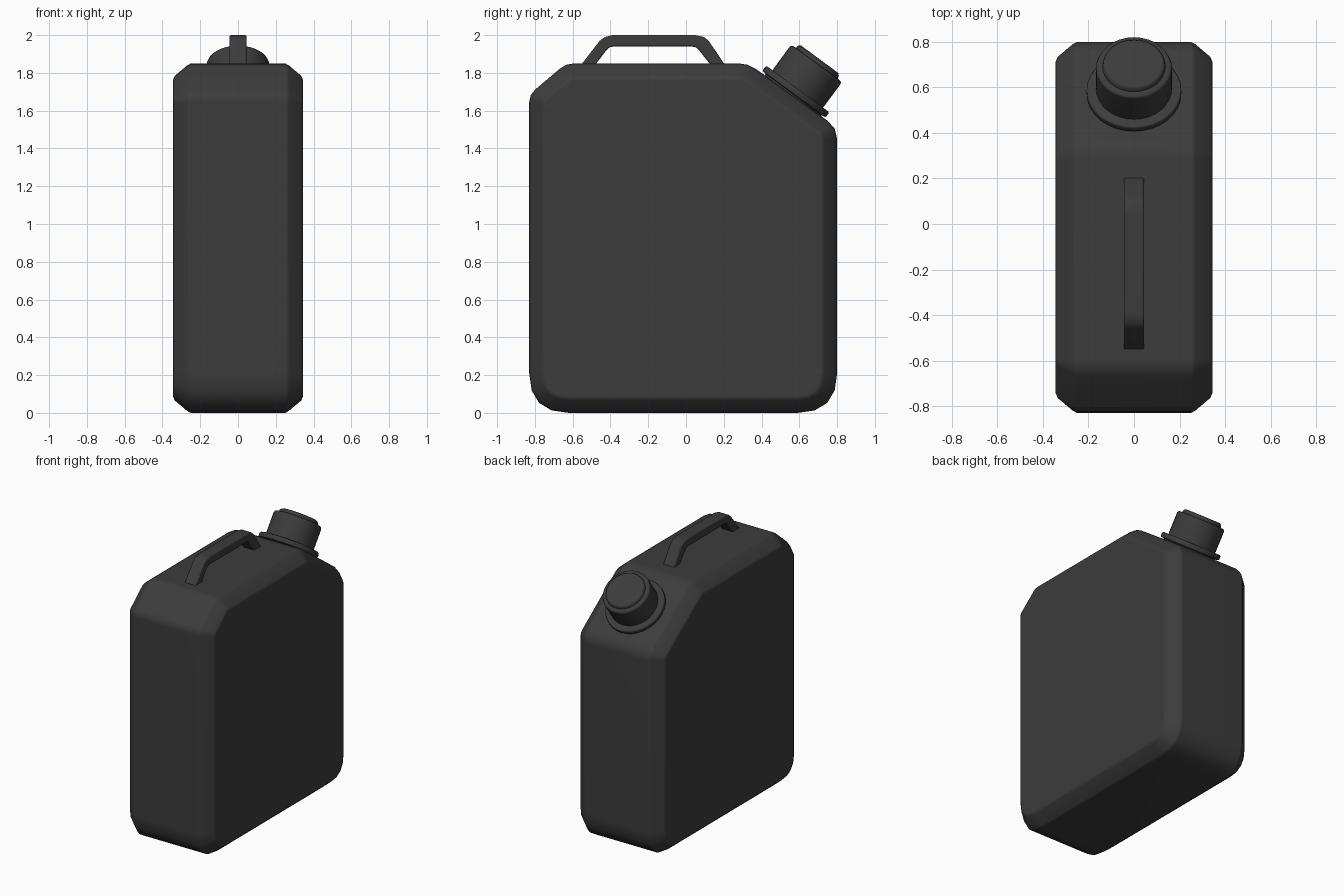
import bpy, bmesh, math
from mathutils import Matrix, Vector

cube = bpy.data.objects.get("Cube")
if cube:
    bpy.data.objects.remove(cube, do_unlink=True)

plastic = bpy.data.materials.new("dark_grey_plastic")
plastic.use_nodes = True
GREY = (0.045, 0.045, 0.045, 1)
plastic.diffuse_color = GREY
bsdf = next(n for n in plastic.node_tree.nodes if n.type == 'BSDF_PRINCIPLED')
bsdf.inputs["Base Color"].default_value = GREY


def finish(name, bm, angle, bevel=0):
    """Turn a bmesh into a shaded object with an optional bevel."""
    bmesh.ops.recalc_face_normals(bm, faces=bm.faces)
    mesh = bpy.data.meshes.new(name)
    bm.to_mesh(mesh)
    bm.free()
    mesh.materials.append(plastic)
    obj = bpy.data.objects.new(name, mesh)
    bpy.context.collection.objects.link(obj)
    bpy.ops.object.select_all(action='DESELECT')
    obj.select_set(True)
    bpy.context.view_layer.objects.active = obj
    bpy.ops.object.shade_smooth_by_angle(angle=math.radians(angle))
    if bevel:
        mod = obj.modifiers.new("soft_edges", 'BEVEL')
        mod.width, mod.segments = bevel, 2
        mod.limit_method, mod.angle_limit = 'ANGLE', math.radians(50)
    obj.modifiers.new("weighted_normals", 'WEIGHTED_NORMAL').keep_sharp = True
    return obj


def skin(bm, rings):
    """Bridge rings of points in order and cap both ends."""
    loops = [[bm.verts.new(p) for p in ring] for ring in rings]
    for a, b in zip(loops, loops[1:]):
        for i in range(len(a)):
            j = (i + 1) % len(a)
            bm.faces.new((a[i], a[j], b[j], b[i]))
    bm.faces.new(loops[0])
    bm.faces.new(loops[-1])


def outline(corners, inset):
    """Inset a convex polygon and round its corners; corners are (y, z, cut, steps)."""
    points, n = [], len(corners)
    for i, (y, z, cut, steps) in enumerate(corners):
        here = Vector((y, z))
        back = (Vector(corners[i - 1][:2]) - here).normalized()
        ahead = (Vector(corners[(i + 1) % n][:2]) - here).normalized()
        half = back.angle(ahead) / 2
        here += (back + ahead).normalized() * inset / math.sin(half)
        cut = max(cut - inset / math.tan(half), 0.012)
        for s in range(steps + 1):
            t = s / steps
            points.append(here + back * cut * (1 - t) ** 2 + ahead * cut * t ** 2)
    return points


# Body: side outline swept across the width with softened chamfers
CORNERS = [(-0.83, 0, 0.21, 4), (0.8, 0, 0.21, 4), (0.8, 1.51, 0.06, 2),
           (0.33, 1.85, 0.05, 2), (-0.635, 1.85, 0.04, 2), (-0.83, 1.685, 0.04, 2)]
half_section = [(0.345, 0.09), (0.335, 0.066), (0.27, 0.011), (0.25, 0)]
section = [(-x, d) for x, d in half_section] + half_section[::-1]
bm = bmesh.new()
skin(bm, [[(x, p.x, p.y) for p in outline(CORNERS, d)] for x, d in section])
finish("body", bm, 35)

# Carrying handle: an arch with bent shoulders
outer = [(-0.565, 1.83), (-0.457, 1.97), (-0.43, 1.99), (-0.39, 2.0),
         (0.05, 2.0), (0.095, 1.99), (0.12, 1.97), (0.215, 1.83)]
inner = [(-0.49, 1.83), (-0.42, 1.922), (-0.405, 1.935), (-0.38, 1.94),
         (0.03, 1.94), (0.055, 1.935), (0.067, 1.922), (0.14, 1.83)]
bm = bmesh.new()
skin(bm, [[(s * 0.045, o[0], o[1]), (s * 0.045, i[0], i[1]),
           (-s * 0.045, i[0], i[1]), (-s * 0.045, o[0], o[1])]
          for s in (1,) for o, i in zip(outer, inner)])
finish("handle", bm, 40, 0.007)

# Spout parts: turned profiles standing on the sloping shoulder
PLACE = Matrix.Translation((0, 0.565, 1.679)) @ Matrix.Rotation(math.radians(-36.4), 4, 'X')


def lathe(name, profile, sides=32):
    bm = bmesh.new()
    turns = [2 * math.pi * k / sides for k in range(sides)]
    skin(bm, [[PLACE @ Vector((r * math.cos(a), r * math.sin(a), h)) for a in turns]
              for r, h in profile])
    finish(name, bm, 50)


lathe("neck_flange", [(0.18, -0.02), (0.185, 0.008), (0.203, 0.01), (0.208, 0.016),
                      (0.208, 0.038), (0.202, 0.045), (0.16, 0.045)])
lathe("screw_cap", [(0.16, 0.03), (0.167, 0.055), (0.167, 0.2), (0.163, 0.209),
                    (0.154, 0.213), (0.138, 0.214), (0.134, 0.23), (0.122, 0.24)])
